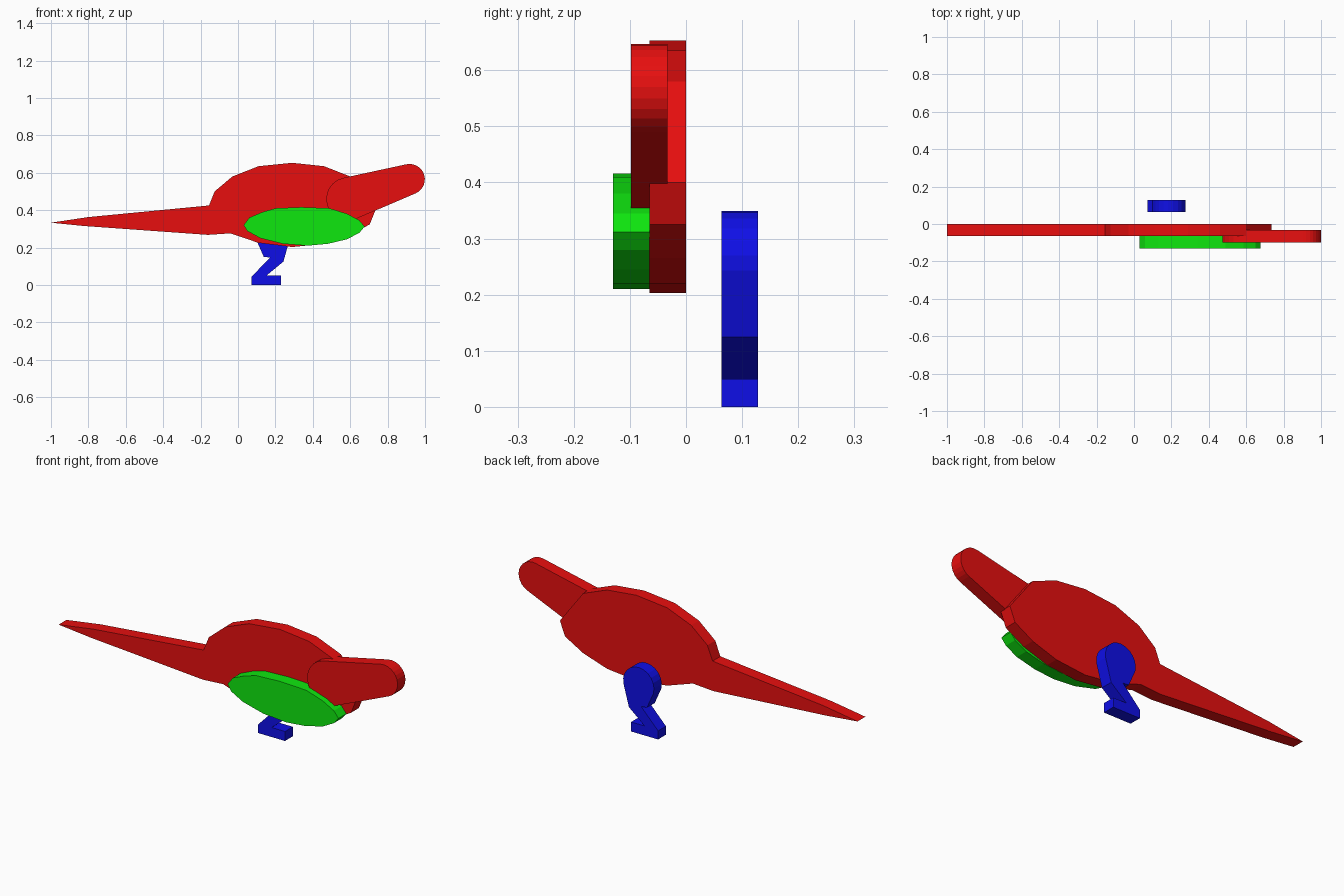
import bpy, bmesh, math

if "Cube" in bpy.data.objects:
    bpy.data.objects.remove(bpy.data.objects["Cube"])


def material(name, color):
    m = bpy.data.materials.new(name)
    m.diffuse_color = (*color, 1)
    m.use_nodes = True
    m.node_tree.nodes["Principled BSDF"].inputs["Base Color"].default_value = m.diffuse_color
    return m


red = material("red", (0.85, 0.005, 0.005))
green = material("green", (0.005, 0.85, 0.005))
blue = material("blue", (0.005, 0.005, 0.85))
THICK = 0.065


def slab(name, outline, y_front, mat):
    """Flat cut-out: an x-z outline extruded back along y."""
    bm = bmesh.new()
    face = bm.faces.new([bm.verts.new((x, y_front, z)) for x, z in outline])
    ext = bmesh.ops.extrude_face_region(bm, geom=[face])
    verts = [v for v in ext["geom"] if isinstance(v, bmesh.types.BMVert)]
    bmesh.ops.translate(bm, verts=verts, vec=(0, THICK, 0))
    if not any(len(f.verts) == len(outline) and f.calc_center_median().y < y_front + 1e-4
               for f in bm.faces):
        bm.faces.new([v for v in bm.verts if v.co.y < y_front + 1e-4])
    bmesh.ops.recalc_face_normals(bm, faces=bm.faces)
    mesh = bpy.data.meshes.new(name)
    bm.to_mesh(mesh)
    bm.free()
    mesh.materials.append(mat)
    obj = bpy.data.objects.new(name, mesh)
    bpy.context.collection.objects.link(obj)
    return obj


def arc(cx, cz, r, a0, a1, n):
    """Points along an arc, angles in degrees."""
    angles = [math.radians(a0 + (a1 - a0) * i / n) for i in range(n + 1)]
    return [(cx + r * math.cos(a), cz + r * math.sin(a)) for a in angles]


# body with long pointed tail
slab("body_and_tail", [
    (-1.0, 0.333), (-0.82, 0.315), (-0.16, 0.268), (-0.04, 0.276),
    (0.11, 0.225), (0.29, 0.203), (0.46, 0.22), (0.60, 0.265),
    (0.705, 0.325), (0.735, 0.40), (0.60, 0.58), (0.46, 0.635),
    (0.29, 0.653), (0.11, 0.635), (-0.03, 0.58), (-0.125, 0.50),
    (-0.155, 0.425), (-0.80, 0.363)], -THICK, red)

# head and neck: tapered capsule
slab("head", arc(0.587, 0.46, 0.115, 102, 293, 12)
     + arc(0.917, 0.565, 0.082, -67, 102, 12), -0.098, red)

# wing plate in front of the body
slab("wing", [
    (0.03, 0.32), (0.05, 0.288), (0.12, 0.25), (0.24, 0.22),
    (0.37, 0.21), (0.48, 0.22), (0.585, 0.245), (0.65, 0.28),
    (0.677, 0.312), (0.65, 0.345), (0.585, 0.38), (0.49, 0.41),
    (0.34, 0.416), (0.20, 0.41), (0.13, 0.39), (0.06, 0.36)], -2 * THICK, green)

# leg with round hip, bent shin and foot
slab("leg", arc(0.187, 0.259, 0.09, -10, 195, 12) + [
    (0.138, 0.15), (0.172, 0.147), (0.073, 0.045), (0.073, 0.0),
    (0.23, 0.0), (0.23, 0.05), (0.152, 0.05), (0.243, 0.125)], 0.063, blue)
